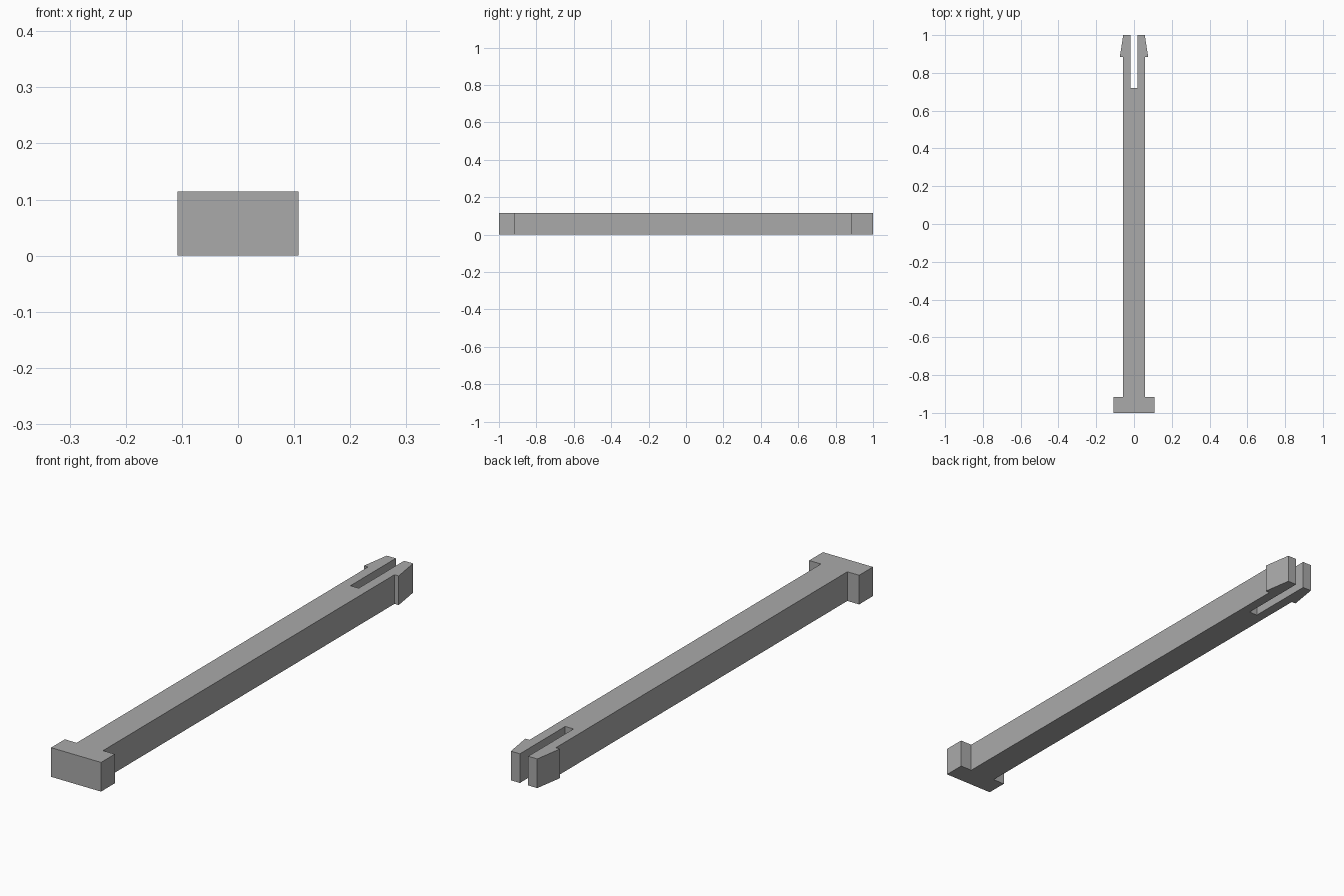
import bpy
import bmesh

cube = bpy.data.objects.get("Cube")
if cube:
    bpy.data.objects.remove(cube, do_unlink=True)

HEIGHT = 0.114

grey = bpy.data.materials.new("plain grey")
grey.use_nodes = True
colour = (0.4, 0.4, 0.4, 1)
grey.diffuse_color = colour
grey.node_tree.nodes["Principled BSDF"].inputs["Base Color"].default_value = colour

# Right half of the outline: head, shaft, barb, prong tip, slot
half = [(0.108, -1), (0.108, -0.915), (0.057, -0.915), (0.057, 0.885),
        (0.075, 0.885), (0.057, 1), (0.018, 1), (0.018, 0.72)]
outline = half + [(-x, y) for x, y in reversed(half)]

# Extrude the mirrored outline into the solid pin
bm = bmesh.new()
base = bm.faces.new([bm.verts.new((x, y, 0)) for x, y in outline])
result = bmesh.ops.extrude_face_region(bm, geom=[base], use_keep_orig=True)
top = [v for v in result["geom"] if isinstance(v, bmesh.types.BMVert)]
bmesh.ops.translate(bm, verts=top, vec=(0, 0, HEIGHT))
bmesh.ops.recalc_face_normals(bm, faces=bm.faces)

mesh = bpy.data.meshes.new("split_snap_pin")
bm.to_mesh(mesh)
bm.free()
mesh.materials.append(grey)
pin = bpy.data.objects.new("split_snap_pin", mesh)
bpy.context.collection.objects.link(pin)
